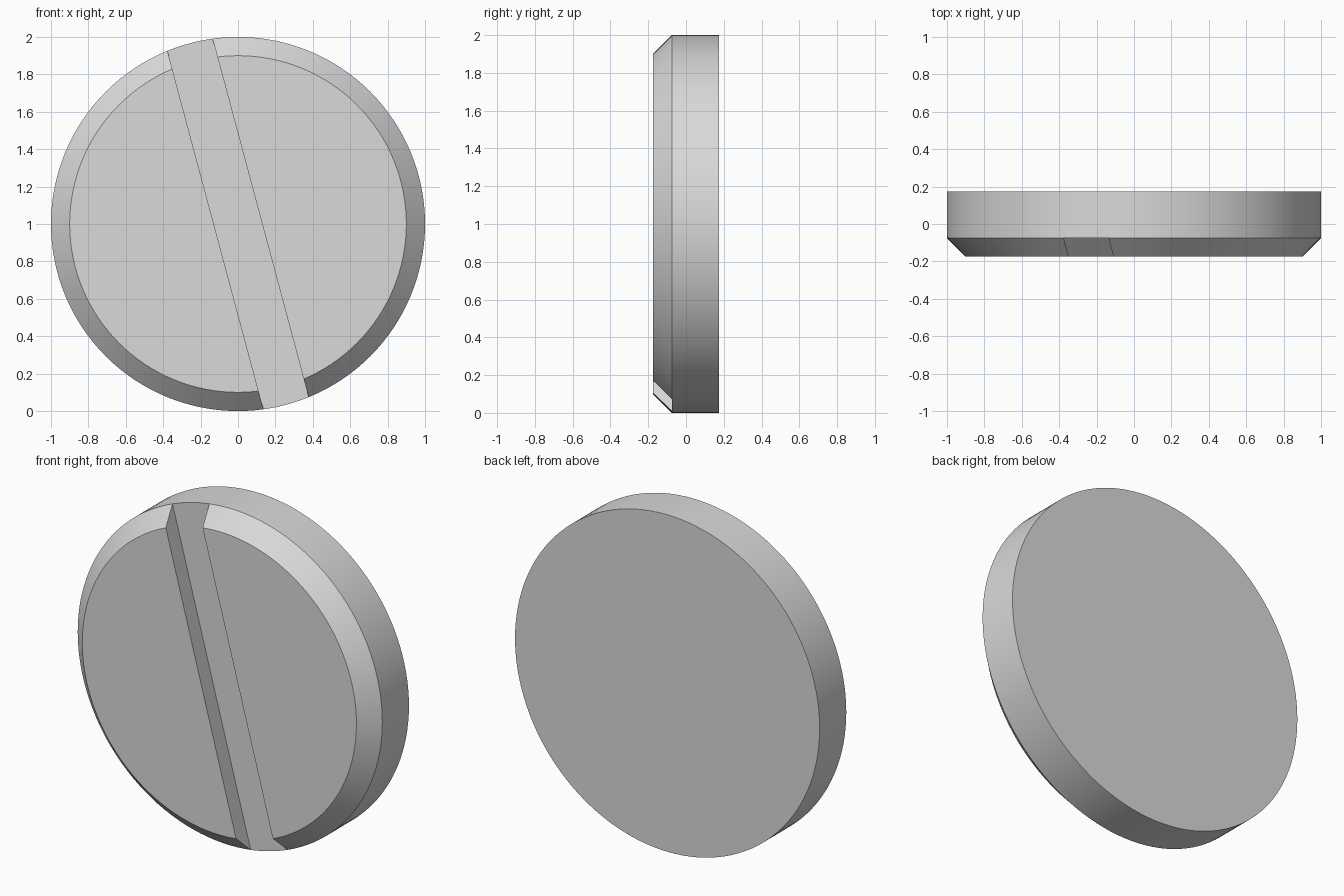
import bpy
import bmesh
from math import radians, cos, sin
from mathutils import Matrix, Vector

if "Cube" in bpy.data.objects:
    bpy.data.objects.remove(bpy.data.objects["Cube"], do_unlink=True)

SEGMENTS = 128
SLOT_HALF_WIDTH = 0.125
SLOT_TILT = radians(15)

steel = bpy.data.materials.new("plain_grey")
steel.use_nodes = True
grey = (0.7, 0.7, 0.7, 1)
steel.diffuse_color = grey
steel.node_tree.nodes["Principled BSDF"].inputs["Base Color"].default_value = grey


def disc_mesh(back_radius, front_radius, back_y, front_y):
    """Round slab whose axis runs along y, centred at height 1."""
    bm = bmesh.new()
    place = Matrix.Translation((0, (back_y + front_y) / 2, 1)) @ Matrix.Rotation(radians(90), 4, "X")
    bmesh.ops.create_cone(bm, cap_ends=True, segments=SEGMENTS, radius1=back_radius,
                          radius2=front_radius, depth=back_y - front_y, matrix=place)
    return bm


def finish(bm, name):
    mesh = bpy.data.meshes.new(name)
    bm.to_mesh(mesh)
    bm.free()
    mesh.materials.append(steel)
    obj = bpy.data.objects.new(name, mesh)
    bpy.context.collection.objects.link(obj)
    bpy.ops.object.select_all(action="DESELECT")
    obj.select_set(True)
    bpy.context.view_layer.objects.active = obj
    bpy.ops.object.shade_smooth_by_angle(angle=radians(30))


# Straight-sided body, whose front face is the slot floor
finish(disc_mesh(1, 1, 0.175, -0.075), "head_body")

# Two bevelled lands, one on each side of the tilted slot
across = Vector((cos(SLOT_TILT), 0, sin(SLOT_TILT)))
for name, side in (("left_land", 1), ("right_land", -1)):
    bm = disc_mesh(1, 0.9, -0.075, -0.175)
    normal = across * side
    cut = bmesh.ops.bisect_plane(bm, geom=bm.verts[:] + bm.edges[:] + bm.faces[:],
                                 plane_co=Vector((0, 0, 1)) + normal * SLOT_HALF_WIDTH,
                                 plane_no=normal, clear_inner=True)
    # Slot wall
    rim = [e for e in cut["geom_cut"] if isinstance(e, bmesh.types.BMEdge)]
    bmesh.ops.contextual_create(bm, geom=rim)
    bmesh.ops.recalc_face_normals(bm, faces=bm.faces[:])
    # Open the hidden back, which rests on the body
    hidden = [f for f in bm.faces if f.normal.y > 0.9]
    bmesh.ops.delete(bm, geom=hidden, context="FACES")
    finish(bm, name)
